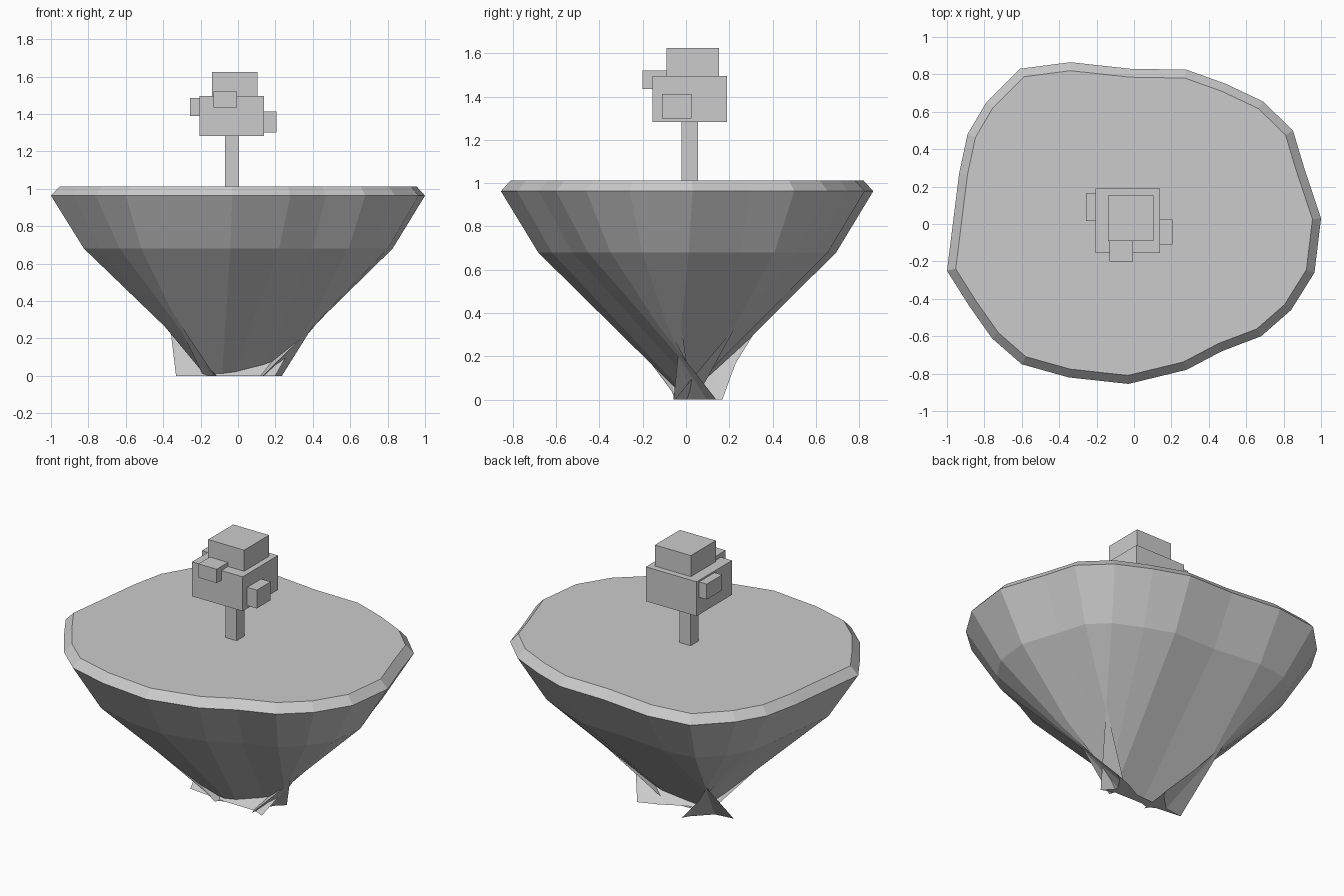
import bpy
import bmesh
from mathutils import Vector

cube = bpy.data.objects.get("Cube")
if cube:
    bpy.data.objects.remove(cube)

grey = bpy.data.materials.new("plain_grey")
grey.use_nodes = True
colour = (0.6, 0.6, 0.6, 1)
grey.diffuse_color = colour
grey.node_tree.nodes["Principled BSDF"].inputs["Base Color"].default_value = colour


def finish(name, bm):
    mesh = bpy.data.meshes.new(name)
    bm.to_mesh(mesh)
    bm.free()
    mesh.materials.append(grey)
    obj = bpy.data.objects.new(name, mesh)
    bpy.context.collection.objects.link(obj)
    return obj


def box(name, low, high):
    low, high = Vector(low), Vector(high)
    bm = bmesh.new()
    bmesh.ops.create_cube(bm, size=1)
    bmesh.ops.scale(bm, vec=high - low, verts=bm.verts)
    bmesh.ops.translate(bm, vec=(low + high) / 2, verts=bm.verts)
    return finish(name, bm)


def inset(points, distance):
    """Move every edge of a counter-clockwise outline inward, evenly."""
    result = []
    for i, p in enumerate(points):
        before = (p - points[i - 1]).normalized()
        after = (points[(i + 1) % len(points)] - p).normalized()
        n1 = Vector((before.y, -before.x))
        n2 = Vector((after.y, -after.x))
        result.append(p - (n1 + n2) * distance / (1 + n1.dot(n2)))
    return result


# Irregular shore outline, counter-clockwise
outline = [Vector(p) for p in (
    (1.0, 0.03), (0.91, 0.3), (0.85, 0.5), (0.69, 0.655), (0.49, 0.75),
    (0.28, 0.825), (-0.02, 0.83), (-0.34, 0.865), (-0.61, 0.83),
    (-0.79, 0.65), (-0.89, 0.48), (-0.935, 0.27), (-1.0, -0.25),
    (-0.88, -0.44), (-0.76, -0.61), (-0.6, -0.75), (-0.35, -0.82),
    (-0.03, -0.855), (0.28, -0.78), (0.47, -0.68), (0.68, -0.6),
    (0.84, -0.46), (0.965, -0.26))]

# Floating island: bevelled rim, then rock steps inset until they cross at the tip
steps = [(0.045, 1.013), (0, 0.963), (0.17, 0.68), (0.51, 0.34), (0.85, 0)]
bm = bmesh.new()
rings = [[bm.verts.new((p.x, p.y, z)) for p in inset(outline, d)]
         for d, z in steps]
bm.faces.new(rings[0])
for upper, lower in zip(rings, rings[1:]):
    for i in range(len(upper)):
        bm.faces.new((upper[i - 1], lower[i - 1], lower[i], upper[i]))
bm.faces.new(rings[-1][::-1])
finish("island", bm)

# Blocky tree
box("tree_trunk", (-0.07, -0.02, 1.0), (0.005, 0.055, 1.29))
box("tree_crown", (-0.205, -0.155, 1.283), (0.14, 0.19, 1.495))
box("tree_crown_top", (-0.14, -0.09, 1.49), (0.105, 0.153, 1.625))
box("leaf_block_front", (-0.13, -0.2, 1.435), (-0.005, -0.08, 1.52))
box("leaf_block_left", (0.1, -0.11, 1.3), (0.205, 0.025, 1.413))
box("leaf_block_right", (-0.257, 0.015, 1.39), (-0.15, 0.165, 1.485))
